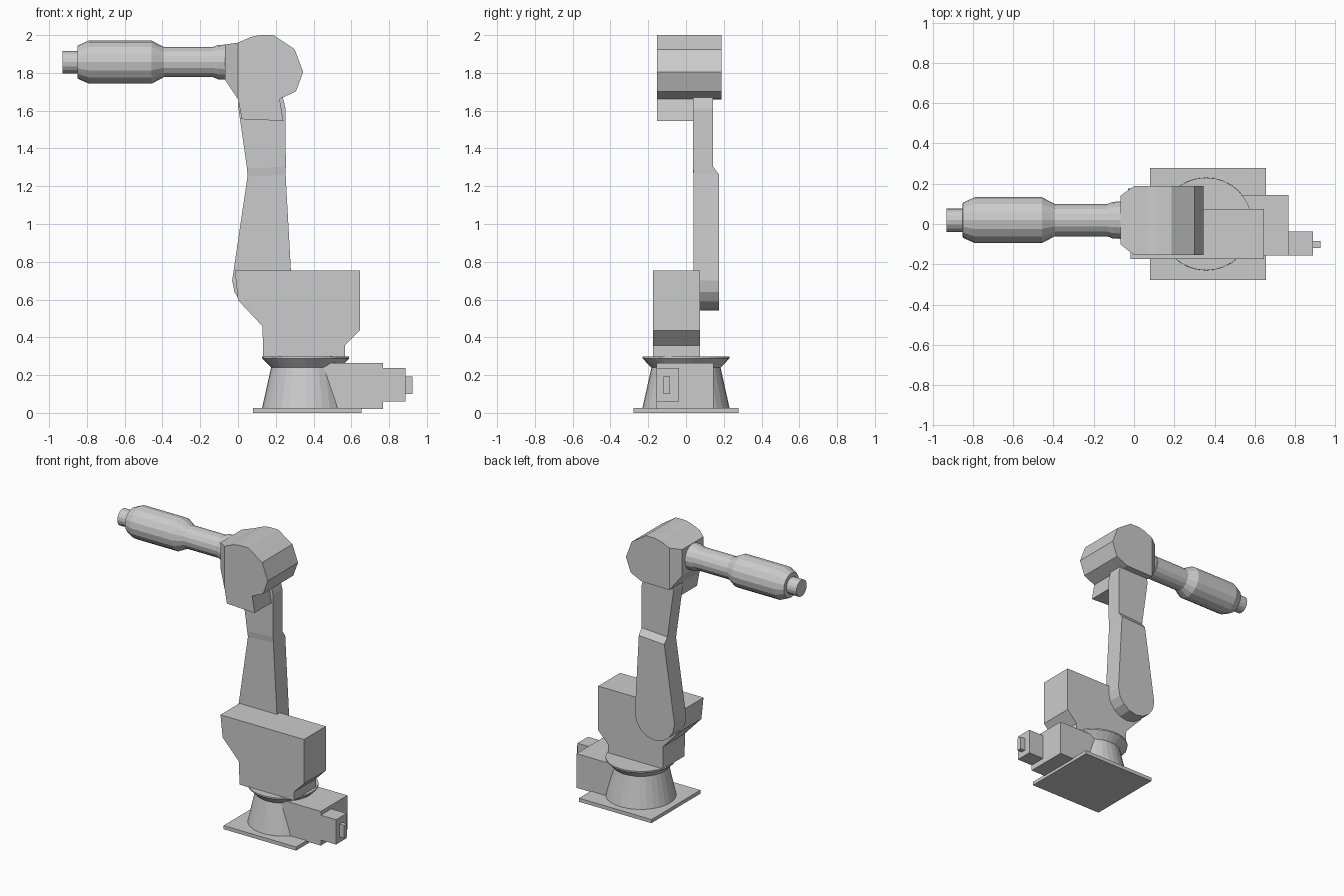
import bpy, bmesh, math
from mathutils import Matrix, Vector

if "Cube" in bpy.data.objects:
    bpy.data.objects.remove(bpy.data.objects["Cube"])


def finish(name, bm):
    bmesh.ops.recalc_face_normals(bm, faces=bm.faces)
    me = bpy.data.meshes.new(name)
    bm.to_mesh(me)
    bm.free()
    ob = bpy.data.objects.new(name, me)
    bpy.context.collection.objects.link(ob)
    return ob


def plate(name, pts, y0, y1, groups=None):
    """Side profile (x, z) spanned from y0 to y1; y may vary per point, groups split the side faces."""
    n = len(pts)
    y0 = y0 if isinstance(y0, list) else [y0] * n
    y1 = y1 if isinstance(y1, list) else [y1] * n
    bm = bmesh.new()
    front = [bm.verts.new((x, y, z)) for (x, z), y in zip(pts, y0)]
    back = [bm.verts.new((x, y, z)) for (x, z), y in zip(pts, y1)]
    for g in groups or [range(n)]:
        bm.faces.new([front[i] for i in g])
        bm.faces.new([back[i] for i in reversed(g)])
    for i in range(n):
        j = (i + 1) % n
        bm.faces.new((front[i], back[i], back[j], front[j]))
    return finish(name, bm)


def box(name, x0, x1, y0, y1, z0, z1):
    return plate(name, [(x0, z0), (x1, z0), (x1, z1), (x0, z1)], y0, y1)


def lathe(name, profile, sides, matrix):
    """Capped turned part from (radius, height) pairs about local z."""
    bm = bmesh.new()
    rings = []
    for r, h in profile:
        ring = []
        for k in range(sides):
            a = 2 * math.pi * k / sides
            ring.append(bm.verts.new(matrix @ Vector((r * math.cos(a), r * math.sin(a), h))))
        rings.append(ring)
    for a, b in zip(rings, rings[1:]):
        for k in range(sides):
            m = (k + 1) % sides
            bm.faces.new((a[k], a[m], b[m], b[k]))
    bm.faces.new(rings[0])
    bm.faces.new(rings[-1])
    return finish(name, bm)


# Base plate, flared pedestal and connector boxes
box("base_plate", 0.08, 0.655, -0.277, 0.277, 0, 0.026)
lathe("pedestal", [(0.232, 0.02), (0.183, 0.24), (0.23, 0.288), (0.23, 0.298)], 32,
      Matrix.Translation((0.358, 0, 0)))
box("rear_housing", 0.40, 0.767, -0.157, 0.145, 0.02, 0.265)
box("connector_box", 0.767, 0.888, -0.157, -0.037, 0.06, 0.238)
box("connector_plug", 0.888, 0.925, -0.118, -0.085, 0.10, 0.192)

# Rotating shoulder body
plate("shoulder_body", [(-0.017, 0.755), (0.645, 0.755), (0.645, 0.437), (0.566, 0.357),
                        (0.566, 0.295), (0.133, 0.295), (0.13, 0.458), (0, 0.597)],
      -0.174, 0.074)

# Lower arm: round foot, thickness step at the waist, narrower top
foot = [(0.126 + 0.157 * math.cos(a), 0.70 + 0.157 * math.sin(a))
        for a in (math.radians(-180 + 22.5 * k) for k in range(9))]
waist_low = [(0.252, 1.262), (0.05, 1.25)]
tip = [(0.253, 1.305), (0.252, 1.61), (0.235, 1.68), (0.19, 1.74),
       (0.06, 1.74), (0.01, 1.68), (0.0, 1.63), (0.048, 1.292)]
arm = foot + [waist_low[0]] + tip + [waist_low[1]]
n = len(arm)
is_low = [i <= 9 or i == n - 1 for i in range(n)]
plate("lower_arm", arm,
      [0.041 if low else 0.036 for low in is_low],
      [0.175 if low else 0.142 for low in is_low],
      [list(range(10)) + [n - 1], [9, 10, n - 2, n - 1], list(range(10, n - 1))])

# Elbow housing with its lower tongue
plate("elbow_housing", [(0, 1.66), (0, 1.96), (0.068, 1.99), (0.115, 2.0), (0.187, 2.0),
                        (0.30, 1.925), (0.345, 1.805), (0.307, 1.702), (0.22, 1.662)],
      -0.154, 0.188)
plate("elbow_tongue", [(0, 1.665), (0.02, 1.555), (0.24, 1.546), (0.22, 1.665)], -0.154, 0.038)

# Tapered neck between elbow and forearm
plate("elbow_neck", [(0, 1.66), (0, 1.96), (-0.068, 1.95), (-0.068, 1.762)],
      [-0.154, -0.154, -0.10, -0.10], [0.188, 0.188, 0.14, 0.14])

# Turned forearm and wrist, pointing towards -x
lathe("forearm", [(0.093, 0.05), (0.091, 0.105), (0.08, 0.132), (0.08, 0.393), (0.114, 0.457),
                  (0.114, 0.79), (0.087, 0.85), (0.059, 0.851), (0.059, 0.93)], 16,
      Matrix.Translation((0, 0.019, 1.857)) @ Matrix.Rotation(-math.pi / 2, 4, 'Y'))
